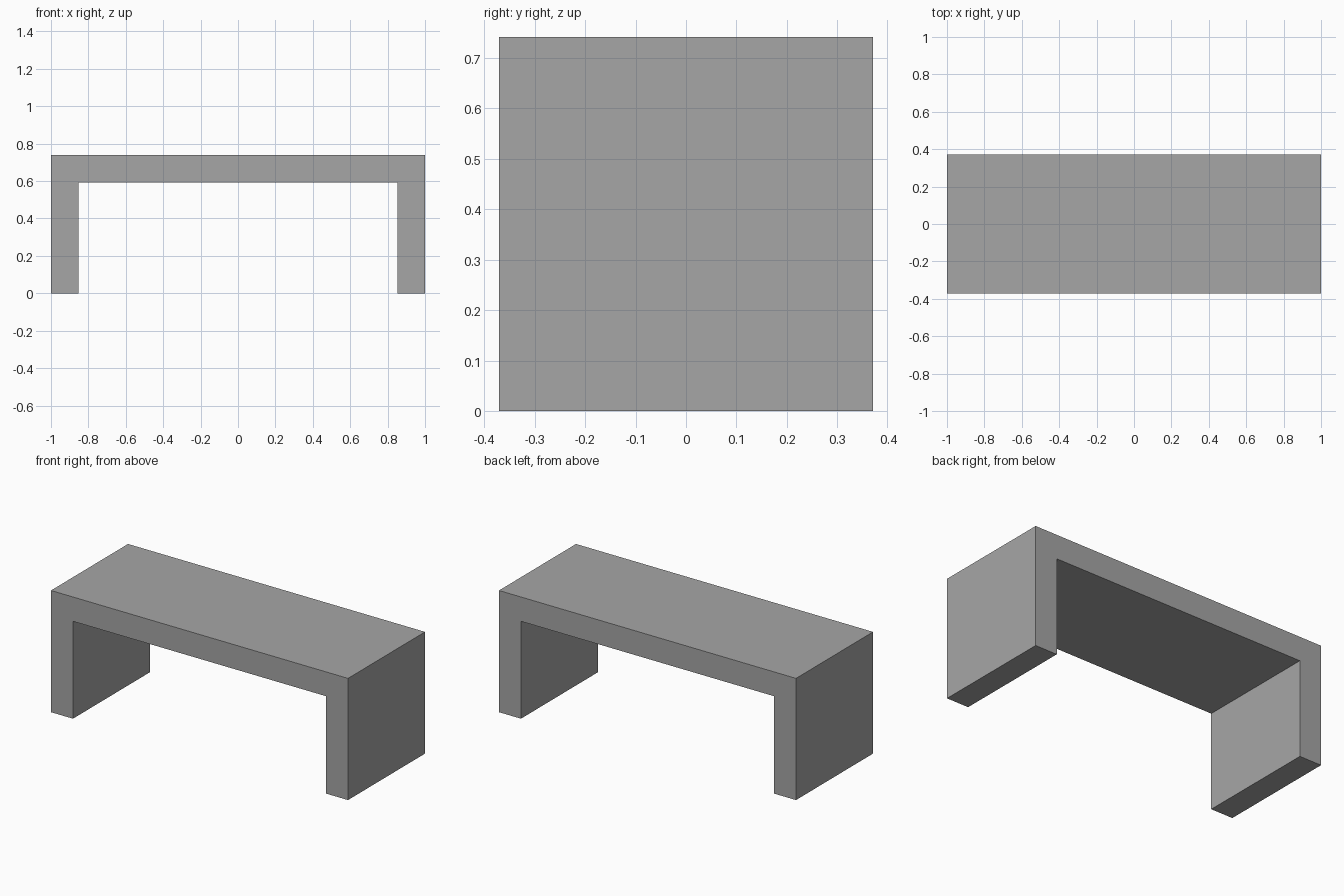
import bpy, bmesh

if "Cube" in bpy.data.objects:
    bpy.data.objects.remove(bpy.data.objects["Cube"])

L, D, H, T = 1.0, 0.3704, 0.7407, 0.148  # half length, half depth, height, thickness

grey = bpy.data.materials.new("mid grey")
grey.diffuse_color = (0.38, 0.38, 0.38, 1)
grey.use_nodes = True
grey.node_tree.nodes["Principled BSDF"].inputs["Base Color"].default_value = grey.diffuse_color

# Bench: one U-shaped profile (top and two slab legs) extruded along y
half = [(L, H), (L, 0), (L - T, 0), (L - T, H - T)]
profile = half + [(-x, z) for x, z in reversed(half)]

bm = bmesh.new()
face = bm.faces.new([bm.verts.new((x, -D, z)) for x, z in profile])
ext = bmesh.ops.extrude_face_region(bm, geom=[face], use_keep_orig=True)
verts = [v for v in ext["geom"] if isinstance(v, bmesh.types.BMVert)]
bmesh.ops.translate(bm, verts=verts, vec=(0, 2 * D, 0))
bmesh.ops.recalc_face_normals(bm, faces=bm.faces[:])

mesh = bpy.data.meshes.new("bench")
bm.to_mesh(mesh)
bm.free()
mesh.materials.append(grey)
bpy.context.collection.objects.link(bpy.data.objects.new("bench", mesh))
